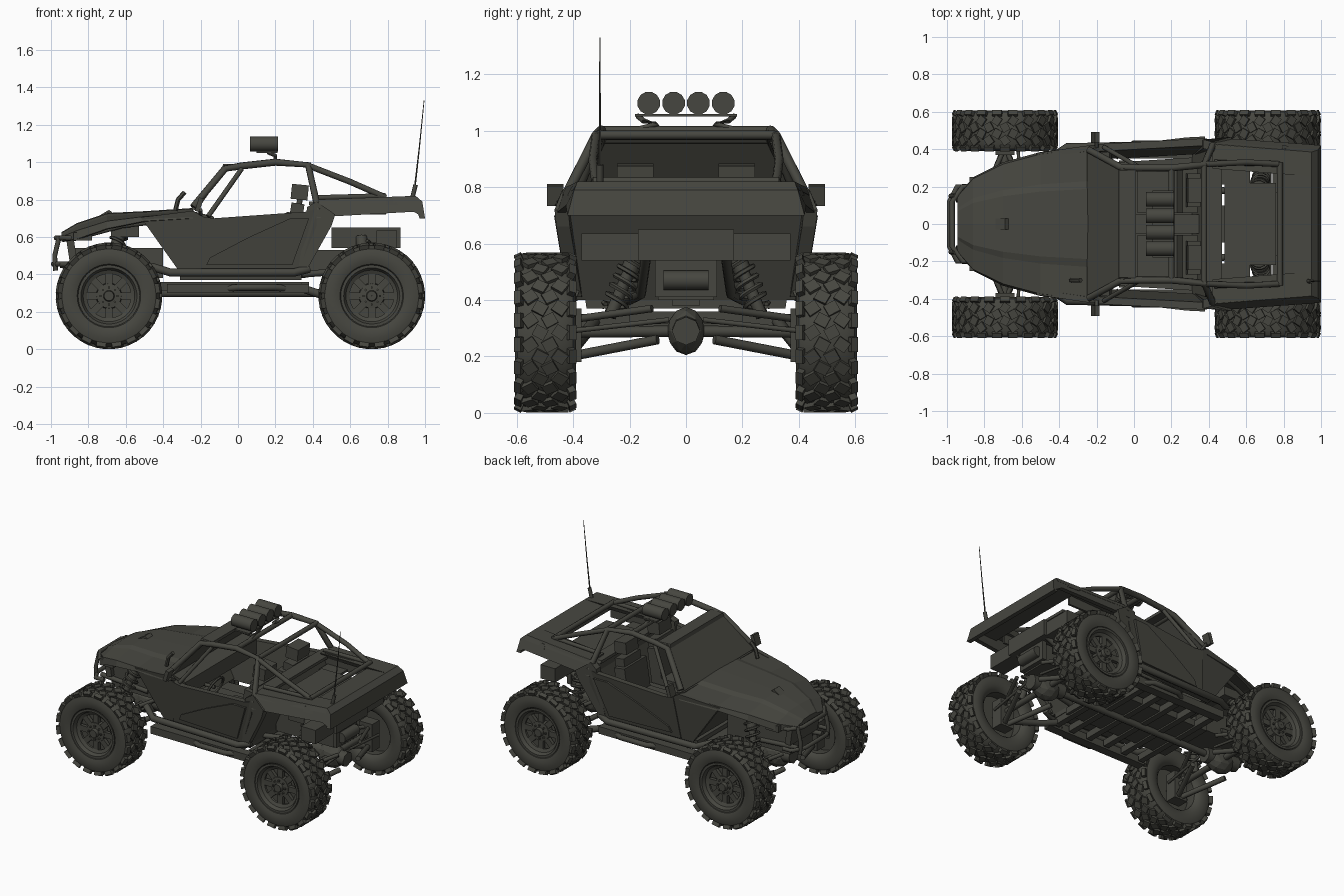
import bpy, bmesh, math
from mathutils import Vector, Matrix

if "Cube" in bpy.data.objects:
    bpy.data.objects.remove(bpy.data.objects["Cube"])

MAT = bpy.data.materials.new("dark olive grey")
MAT.diffuse_color = (0.062, 0.062, 0.051, 1)
MAT.use_nodes = True
MAT.node_tree.nodes["Principled BSDF"].inputs["Base Color"].default_value = MAT.diffuse_color


def finish(name, bm, sym=False, smooth=None, loc=(0, 0, 0), solid=0):
    bmesh.ops.recalc_face_normals(bm, faces=bm.faces)
    me = bpy.data.meshes.new(name)
    bm.to_mesh(me)
    bm.free()
    me.materials.append(MAT)
    if smooth:
        me.shade_smooth()
        me.set_sharp_from_angle(angle=math.radians(smooth))
    ob = bpy.data.objects.new(name, me)
    ob.location = loc
    bpy.context.collection.objects.link(ob)
    if solid:
        ob.modifiers.new("thickness", 'SOLIDIFY').thickness = solid
    if sym:
        ob.modifiers.new("mirror", 'MIRROR').use_axis = (False, True, False)


def cube(bm, m, size):
    bmesh.ops.create_cube(bm, size=1, matrix=m @ Matrix.Diagonal((*size, 1)))


def box(name, x, y, z, sym=False, tilt=0):
    """box from (min, max) ranges, tilted about y"""
    bm = bmesh.new()
    c = [(a + b) / 2 for a, b in (x, y, z)]
    cube(bm, Matrix.Translation(c) @ Matrix.Rotation(tilt, 4, 'Y'), [b - a for a, b in (x, y, z)])
    finish(name, bm, sym)


def tube(name, pts, r, n=8, sym=False, r2=None):
    P = [Vector(p) for p in pts]
    T = [(P[min(i + 1, len(P) - 1)] - P[max(i - 1, 0)]).normalized() for i in range(len(P))]
    bm, u, rings = bmesh.new(), T[0].orthogonal().normalized(), []
    for i, p in enumerate(P):
        if i:
            u = T[i - 1].rotation_difference(T[i]) @ u
        v, rr = T[i].cross(u), r + ((r2 or r) - r) * i / (len(P) - 1)
        rings.append([bm.verts.new(p + rr * (u * math.cos(k * math.tau / n) + v * math.sin(k * math.tau / n)))
                      for k in range(n)])
    for a, b in zip(rings, rings[1:]):
        for k in range(n):
            bm.faces.new((a[k], a[k - 1], b[k - 1], b[k]))
    bm.faces.new(rings[0])
    bm.faces.new(rings[-1])
    finish(name, bm, sym, 50)


PLAN = [(-.95, .17), (-.85, .26), (-.7, .33), (-.5, .385), (-.25, .42), (.1, .44), (.4, .455), (.6, .46), (1, .42)]


def yb(x, z):
    """half width of the body at a side-view point"""
    w = PLAN[0][1] if x < -.95 else PLAN[-1][1]
    for (a, p), (b, q) in zip(PLAN, PLAN[1:]):
        if a <= x <= b:
            w = p + (q - p) * (x - a) / (b - a)
    return w - .15 * max(0, .7 - z) - .5 * max(0, z - .74)


def loft(name, outline, y_out, y_in, sym):
    bm = bmesh.new()
    A = [bm.verts.new((x, y_out(x, z), z)) for x, z in outline]
    B = [bm.verts.new((x, y_in(x, z), z)) for x, z in outline]
    bm.faces.new(A)
    bm.faces.new(B)
    for i in range(len(A)):
        bm.faces.new((A[i], A[i - 1], B[i - 1], B[i]))
    finish(name, bm, sym)


def panel(name, outline, thick=.03, off=0):
    """side panel following the body flare, on both sides"""
    loft(name, outline, lambda x, z: yb(x, z) + off, lambda x, z: yb(x, z) - thick, True)


def slab(name, outline, inset=.01):
    """part running the full width of the body"""
    loft(name, outline, lambda x, z: yb(x, z) - inset, lambda x, z: inset - yb(x, z), False)


# wheels: lathed tyre, tread lugs, spoked rim
def lathe(bm, prof, n=40):
    rings = [[bm.verts.new((r * math.cos(i * math.tau / n), y, r * math.sin(i * math.tau / n))) for r, y in prof]
             for i in range(n)]
    for i in range(n):
        a, b = rings[i - 1], rings[i]
        for k in range(len(prof)):
            bm.faces.new((a[k - 1], a[k], b[k], b[k - 1]))


def wheel(end, x):
    loc = (x, 0, .285)
    bm = bmesh.new()
    lathe(bm, [(.15, .42), (.165, .402), (.19, .394), (.225, .39), (.252, .40), (.27, .43), (.272, .5), (.27, .568),
               (.252, .598), (.225, .606), (.19, .604), (.17, .597), (.155, .575)])
    finish(end + "_tyre", bm, True, 35, loc)
    bm = bmesh.new()
    n = 20
    for i in range(n):
        for row, (y, turn) in enumerate([(.447, .6), (.483, -.5), (.517, .5), (.553, -.6)]):
            R = Matrix.Rotation((i + row * .5) * math.tau / n, 4, 'Y')
            cube(bm, R @ Matrix.Translation((0, y, .273)) @ Matrix.Rotation(turn, 4, 'Z'), (.042, .046, .02))
        for y, s, half in ((.411, 1, 0), (.587, -1, .5)):
            R = Matrix.Rotation((i + half) * math.tau / n, 4, 'Y')
            cube(bm, R @ Matrix.Translation((0, y, .257)) @ Matrix.Rotation(s * .45, 4, 'X'), (.052, .026, .048))
    finish(end + "_tread", bm, True, 0, loc)
    bm = bmesh.new()
    lathe(bm, [(.157, .56), (.165, .598), (.15, .598), (.138, .575), (.118, .565), (.118, .55)])
    lathe(bm, [(.001, .49), (.152, .49), (.152, .52), (.001, .52)])
    lathe(bm, [(.001, .53), (.07, .53), (.066, .568), (.03, .572), (.026, .595), (.001, .595)], 16)
    for i in range(8):
        R = Matrix.Rotation(i * math.tau / 8, 4, 'Y')
        cube(bm, R @ Matrix.Translation((0, .553, .09)), (.038, .024, .09))
        cube(bm, R @ Matrix.Translation((0, .575, .045)), (.01, .014, .01))
    finish(end + "_rim", bm, True, 30, loc)


# suspension for one axle: differential, arms, shock with coil spring
def axle(end, x, top):
    bm = bmesh.new()
    bmesh.ops.create_icosphere(bm, subdivisions=2, radius=.085, matrix=Matrix.Translation((x, 0, .29)) @
                               Matrix.Diagonal((1.2, .8, 1, 1)))
    finish(end + "_differential", bm)
    tube(end + "_pinion_housing", [(x - .13, 0, .31), (x, 0, .30), (x + .12, 0, .29)], .05)
    tube(end + "_axle_shaft", [(x, 0, .29), (x, .5, .285)], .02, sym=True)
    for dx in (-.13, .13):
        tube(end + "_lower_arm", [(x + dx, .1, .26), (x, .41, .20)], .017, sym=True)
        tube(end + "_upper_arm", [(x + dx, .12, .37), (x, .41, .33)], .013, sym=True)
    box(end + "_hub_carrier", (x - .05, x + .05), (.37, .45), (.18, .37), True)
    tube(end + "_steering_link", [(x + .09, .06, .33), (x + .07, .41, .29)], .009, sym=True)
    a, b = Vector((x - .03, .27, .34)), Vector(top)
    tube(end + "_shock", [a, b], .022, sym=True)
    tube(end + "_shock_body", [a.lerp(b, .6), b], .032, sym=True)
    d = (b - a).normalized()
    u = d.orthogonal().normalized()
    v = d.cross(u)
    tube(end + "_spring", [a.lerp(b, .12 + .75 * i / 72) + .042 * (u * math.cos(i * math.tau / 12) +
         v * math.sin(i * math.tau / 12)) for i in range(73)], .009, 5, True)


for end, x, top in (("front", -.69, (-.62, .19, .65)), ("rear", .715, (.66, .16, .6))):
    wheel(end, x)
    axle(end, x, top)
tube("trailing_arm", [(.33, .32, .33), (.45, .35, .29), (.68, .39, .24)], .022, sym=True)

# hood: stations (x, half width, centre z, edge z, lip z)
bm = bmesh.new()
prev = None
for x, w, zc, ze, zl in [(-.945, .15, .625, .60, .575), (-.86, .25, .675, .635, .59), (-.7, .33, .728, .685, .645),
                         (-.5, .385, .738, .71, .685), (-.24, .418, .755, .735, .70)]:
    half = [(0, zc), (w * .45, zc - .004), (w * .55, zc - .016), (w * .97, ze), (w, zl)]
    row = [bm.verts.new((x, y, z)) for y, z in [(-y, z) for y, z in half[:0:-1]] + half]
    if prev:
        for i in range(1, len(row)):
            bm.faces.new((prev[i - 1], prev[i], row[i], row[i - 1]))
    else:
        bm.faces.new(row)
    prev = row
finish("hood", bm, solid=.015)
loft("hood_scoop", [(-.74, .715), (-.69, .745), (-.67, .73)], lambda x, z: .03, lambda x, z: -.03, False)

# cab sides and bulkheads
panel("front_fender", [(-.52, .705), (-.24, .74), (-.17, .70), (-.17, .41), (-.31, .41)])
panel("door", [(-.23, .41), (.32, .41), (.42, .66), (.42, .75), (.36, .735), (-.13, .70), (-.20, .71)], .035, .004)
panel("door_crease", [(-.17, .45), (.29, .45), (.38, .70), (.28, .70), (.06, .60), (-.15, .49)], .02, .014)
panel("rear_quarter", [(.32, .41), (.36, .41), (.50, .66), (.52, .72), (.42, .79), (.37, .76)], .04, .008)
slab("front_bulkhead", [(-.5, .69), (-.31, .42), (-.27, .42), (-.43, .70)], .03)
slab("rear_bulkhead", [(.31, .40), (.34, .40), (.47, .70), (.44, .78), (.41, .78), (.42, .70)], .02)
slab("cab_floor", [(-.31, .40), (.34, .40), (.34, .37), (-.31, .37)], .05)
slab("windshield", [(-.25, .75), (-.08, .97), (-.06, .97), (-.22, .74)], .015)
slab("roof_visor", [(-.085, .965), (-.08, .99), (.01, .99), (.01, .97)], .02)
slab("dashboard", [(-.25, .74), (-.13, .71), (-.12, .62), (-.2, .58), (-.25, .58)], .04)
box("centre_tunnel", (-.25, .36), (-.05, .05), (.38, .50))


# roll cage
def on(x, z, inset=.015):
    return (x, yb(x, z) - inset, z)


tube("roof_rail", [on(-.24, .76), on(-.07, .965), on(.02, .98), on(.2, 1.0), on(.375, .985), on(.43, .74)], .019, sym=True)
tube("window_pillar", [on(-.16, .71), on(.02, .965)], .013, sym=True)
tube("rear_brace", [on(.38, .98), (.6, .33, .895), (.77, .32, .82)], .016, sym=True)
tube("bed_rail", [(.43, .33, .81), (.78, .32, .82)], .014, sym=True)
for x, z in ((-.06, .97), (.2, 1.0), (.375, .985)):
    tube("roof_crossbar", [(x, .02 - yb(x, z), z), (x, yb(x, z) - .02, z)], .016)
tube("bed_crossbar", [(.78, -.33, .82), (.78, .33, .82)], .016)

# rear bed
panel("bed_side", [(.41, .79), (.44, .80), (.95, .82), (.985, .79), (1, .70), (.94, .735), (.5, .71), (.42, .70)])
panel("bed_deck", [(.42, .80), (.95, .82), (.95, .79), (.42, .77)], .13)
slab("tail_deck", [(.79, .80), (.95, .82), (.985, .79), (1, .70), (.97, .70), (.95, .77), (.79, .77)], .005)
box("bed_floor", (.485, .76), (-.22, .22), (.72, .74))
box("bed_frame", (.47, .62), (.21, .34), (.72, .735), True)
box("bed_inner_wall", (.45, .79), (.305, .32), (.72, .81), True)
slab("bed_front_ledge", [(.38, .77), (.38, .79), (.47, .79), (.47, .77)], .05)
box("cargo_box", (.5, .87), (-.17, .17), (.54, .65))
box("muffler", (.74, .85), (-.37, .37), (.54, .635))
box("rear_frame", (.36, .8), (-.1, .1), (.4, .53))
box("winch_plate", (.8, .83), (-.11, .11), (.41, .54))
tube("winch_drum", [(.84, -.08, .47), (.84, .08, .47)], .035, 12)
tube("rear_frame_tube", [(.34, .2, .4), (.6, .16, .42), (.83, .14, .56)], .018, sym=True)
tube("antenna_base", [(.93, -.305, .8), (.95, -.305, .88)], .012)
tube("antenna", [(.945, -.305, .86), (.97, -.305, 1.08), (.995, -.305, 1.33)], .005, 5, r2=.002)

# seats and steering
for y in (-.18, .18):
    box("seat_cushion", (.02, .30), (y - .12, y + .12), (.44, .54))
    box("seat_back", (.24, .32), (y - .12, y + .12), (.48, .73), tilt=.15)
    box("seat_shoulder", (.28, .35), (y - .09, y + .09), (.70, .78), tilt=.15)
    box("headrest", (.285, .375), (y - .065, y + .065), (.80, .88), tilt=.1)
    tube("headrest_post", [(.32, y, .74), (.335, y, .82)], .015)
tube("steering_wheel", [(-.05 + .03 * math.sin(a), -.18 + .08 * math.cos(a), .62 + .07 * math.sin(a))
                        for a in [i * math.tau / 16 for i in range(17)]], .009, 6)
tube("steering_column", [(-.16, -.18, .62), (-.05, -.18, .62)], .012)

# mirrors and mast on the cowl
tube("mirror_arm", [(-.2, .41, .72), (-.2, .46, .745)], .01, sym=True)
box("side_mirror", (-.22, -.195), (.435, .492), (.735, .81), True, .3)
tube("cowl_mast", [(-.335, -.3, .74), (-.32, -.3, .80), (-.285, -.3, .84)], .013, 6)

# roof lamps
for y in (-.132, -.044, .044, .132):
    tube("roof_lamp", [(.065, y, 1.098), (.17, y, 1.098), (.215, y, 1.098)], .041, 12)
box("lamp_tray", (.1, .21), (-.18, .18), (1.05, 1.06))
tube("lamp_bracket", [(.16, .17, 1.052), (.2, .15, 1.035), (.2, .1, 1.025), (.2, .19, 1.0)], .01, sym=True)

# underbody: plates with ribs and tubes
box("skid_plate", (-.42, .38), (-.2, .2), (.315, .36))
for x in (-.34, -.2, -.06, .08, .22, .34):
    box("skid_rib", (x - .02, x + .02), (-.34, .34), (.305, .35))
box("side_step", (-.38, .38), (.35, .41), (.30, .35), True)
tube("drive_shaft", [(-.69, 0, .30), (.72, 0, .30)], .022)
tube("sill_tube", [(-.46, .34, .44), (-.36, .41, .41), (.3, .425, .41), (.38, .4, .43)], .022, sym=True)
tube("step_tube", [(-.1, .36, .32), (0, .43, .33), (.2, .43, .33), (.3, .36, .32)], .018, sym=True)

# front frame and bumper hoop
box("front_frame", (-.88, -.4), (-.12, .12), (.38, .54))
box("grille", (-.91, -.87), (-.15, .15), (.46, .61), tilt=-.15)
box("shock_mount", (-.68, -.53), (.12, .24), (.60, .66), True)
box("headlamp", (-.88, -.78), (.12, .25), (.58, .625), True)
for z, dx in ((.455, 0), (.595, .03)):
    tube("bumper_hoop", [(-.88, -.2, z), (-.945 + dx, -.2, z), (-.987 + dx * .5, -.12, z), (-.987 + dx * .5, .12, z),
                         (-.945 + dx, .2, z), (-.88, .2, z)], .014)
tube("bumper_upright", [(-.975, .15, .42), (-.98, .15, .50), (-.955, .15, .605)], .013, sym=True)
tube("bumper_strut", [(-.6, .12, .42), (-.95, .13, .45)], .016, sym=True)
tube("fender_strut", [(-.88, .2, .59), (-.62, .26, .66), (-.45, .3, .68)], .013, sym=True)
